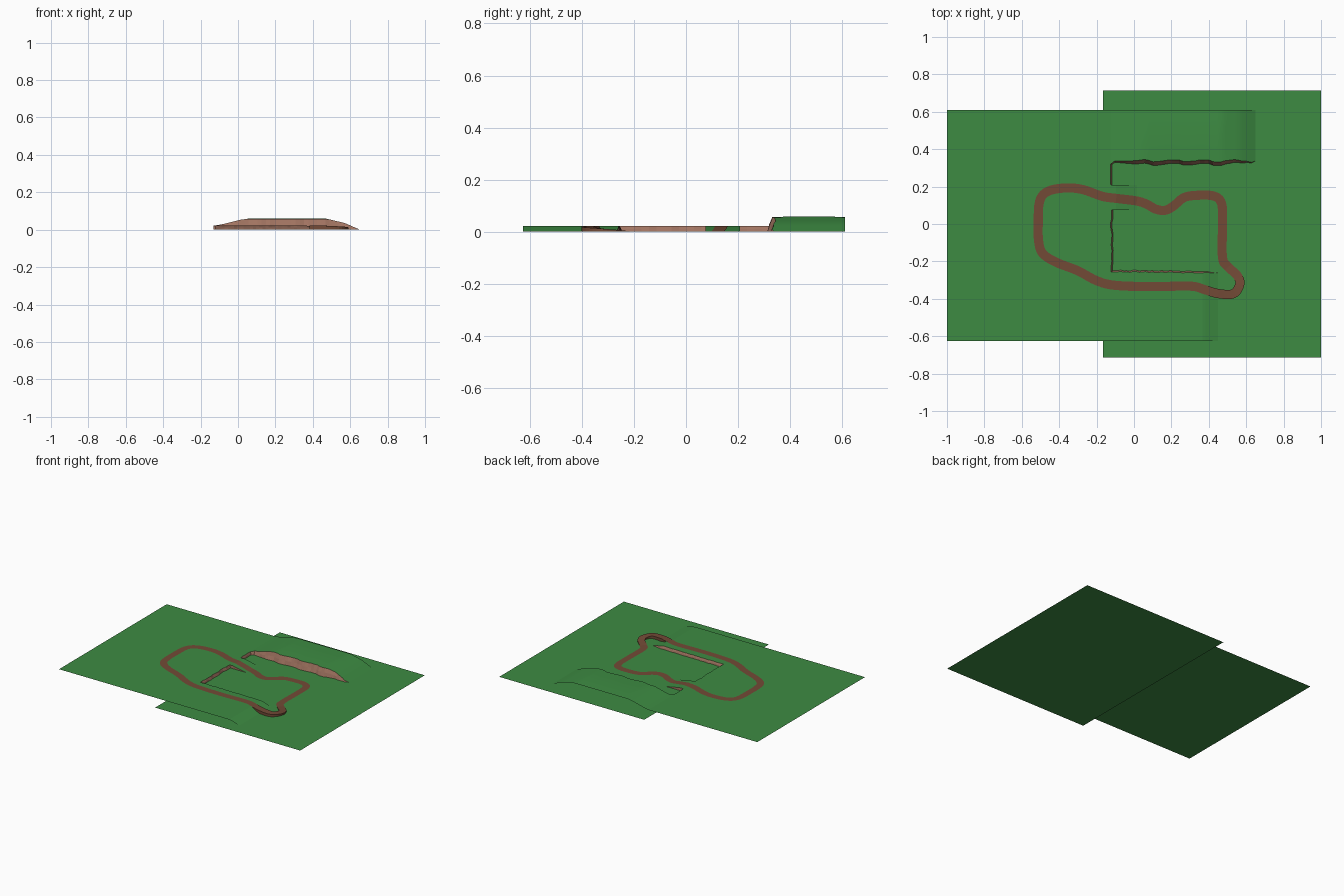
import bpy, math, random
from mathutils import Vector

if "Cube" in bpy.data.objects:
    bpy.data.objects.remove(bpy.data.objects["Cube"])

random.seed(4)
LOW, PLAT = 0.001, 0.022


def material(name, rgb):
    m = bpy.data.materials.new(name)
    m.diffuse_color = (*rgb, 1)
    m.use_nodes = True
    m.node_tree.nodes["Principled BSDF"].inputs["Base Color"].default_value = m.diffuse_color
    return m


GRASS = material("grass_green", (0.047, 0.26, 0.055))
DIRT = material("track_brown", (0.17, 0.068, 0.037))
CLIFF = material("cliff_brown", (0.36, 0.175, 0.12))


def make(name, verts, faces, mats, rule=None):
    me = bpy.data.meshes.new(name)
    me.from_pydata([tuple(v) for v in verts], [], faces)
    for m in mats:
        me.materials.append(m)
    me.update()
    if rule:
        for p in me.polygons:
            p.material_index = rule(p)
    ob = bpy.data.objects.new(name, me)
    bpy.context.collection.objects.link(ob)
    return ob


def loft(name, rows, mat):
    """Grid surface through rows of equal length."""
    n = len(rows[0])
    faces = [(i * n + j, (i + 1) * n + j, (i + 1) * n + j + 1, i * n + j + 1)
             for i in range(len(rows) - 1) for j in range(n - 1)]
    return make(name, [v for r in rows for v in r], faces, [mat])


def smooth(ob):
    for p in ob.data.polygons:
        p.use_smooth = True


def ramp(x, pts):
    """Piecewise linear profile lookup."""
    for (a, za), (b, zb) in zip(pts, pts[1:]):
        if x <= b:
            return za + (zb - za) * max(0, x - a) / (b - a)
    return pts[-1][1]


def hill(x):
    return ramp(x, [(-0.125, PLAT), (-0.08, 0.030), (0.02, 0.055), (0.06, 0.057),
                    (0.48, 0.057), (0.57, 0.036), (0.65, LOW)])


def shelf(x):
    return ramp(x, [(-0.12, PLAT), (0.37, PLAT), (0.45, LOW)])


# Lower ground sheet
make("lower_ground", [(-0.165, -0.715, LOW), (1, -0.715, LOW), (1, 0.715, LOW), (-0.165, 0.715, LOW)],
     [(0, 1, 2, 3)], [GRASS])

# Ragged cliff edges along the three sides of the valley
N = 34
hill_edge, shelf_edge, west_edge = [], [], []
for i in range(N + 1):
    t = i / N
    x = -0.125 + 0.775 * t
    wob = 0.006 * math.sin(x * 38) + random.uniform(-0.003, 0.003)
    hill_edge.append(Vector((x, 0.338 + wob * (x > 0.0) - 0.018 * (x < -0.11), hill(x))))
    x = -0.122 + 0.572 * t
    y = -0.255 + random.uniform(-0.003, 0.003) - 0.006 * t
    shelf_edge.append(Vector((x, y, shelf(x))))
a, b = hill_edge[0], shelf_edge[0]
for i in range(21):
    p = a.lerp(b, i / 20)
    if 0 < i < 20:
        p.x += random.uniform(-0.003, 0.005)
    west_edge.append(p)

# Raised land: west field, northern hill, southern shelf
west = [(-1, 0.61, PLAT), (-1, -0.625, PLAT), (b.x, -0.625, PLAT)]
west += [tuple(p) for p in reversed(west_edge)] + [(a.x, 0.61, PLAT)]
make("west_field", west, [tuple(range(len(west)))], [GRASS])

rows = []
for p in hill_edge:
    rows.append([(p.x, p.y + (0.61 - p.y) * j / 6,
                  p.z + 0.003 * math.sin(math.pi * min(1, j / 6)) * (0.05 < p.x < 0.48)) for j in range(7)])
smooth(loft("north_hill", rows, GRASS))
loft("south_shelf", [[(p.x, -0.625, p.z), (p.x, p.y, p.z)] for p in shelf_edge], GRASS)


# Cliff faces leaning out towards the valley
def cliff(name, edge, out):
    rows = []
    for p in edge:
        h = p.z - LOW
        mid = p + Vector(out) * h * (0.2 + random.uniform(-0.06, 0.06)) - Vector((0, 0, h * 0.5))
        low = p + Vector(out) * h * 0.35 - Vector((0, 0, h))
        rows.append([low, mid, p])
    return loft(name, rows, CLIFF)


cliff("north_cliff", hill_edge, (0, -1, 0))
cliff("west_cliff", list(reversed(west_edge)), (1, 0, 0)).data.flip_normals()
cliff("south_cliff", shelf_edge, (0, 1, 0)).data.flip_normals()

# Earth ramp from the field down into the valley
rv = [(-0.13, 0.075, PLAT), (-0.095, 0.075, PLAT), (0.015, 0.075, LOW), (-0.13, 0.075, LOW),
      (-0.13, 0.208, PLAT), (-0.095, 0.208, PLAT), (0.015, 0.208, LOW), (-0.13, 0.208, LOW)]
make("valley_ramp", rv, [(0, 1, 5, 4), (1, 2, 6, 5), (3, 2, 1, 0), (4, 5, 6, 7)], [GRASS, CLIFF],
     lambda p: 0 if p.normal.z > 0.5 else 1)

# Closed dirt track: centre line as x, y, height
P = PLAT
path = [(-0.512, 0, P), (-0.505, 0.12, P), (-0.46, 0.175, P), (-0.36, 0.193, P), (-0.27, 0.183, P),
        (-0.17, 0.148, P), (-0.095, 0.137, P), (0.015, 0.123, LOW), (0.07, 0.105, LOW), (0.115, 0.08, LOW),
        (0.165, 0.073, LOW), (0.21, 0.095, LOW), (0.265, 0.14, LOW), (0.33, 0.153, LOW), (0.425, 0.15, LOW),
        (0.468, 0.11, LOW), (0.473, 0, LOW), (0.473, -0.18, LOW), (0.505, -0.23, LOW), (0.555, -0.28, 0.007),
        (0.565, -0.325, 0.012), (0.53, -0.373, 0.017), (0.45, -0.372, 0.021), (0.375, -0.35, P),
        (0.3, -0.332, P), (0.1, -0.335, P), (-0.1, -0.328, P), (-0.2, -0.303, P), (-0.3, -0.25, P),
        (-0.42, -0.203, P), (-0.49, -0.155, P), (-0.51, -0.09, P)]
pts = [Vector(p) for p in path]
n, STEPS, HALF = len(pts), 5, 0.0245
line = []
for i in range(n):
    p0, p1, p2, p3 = (pts[(i + k - 1) % n] for k in range(4))
    for s in range(STEPS):
        t = s / STEPS
        q = 0.5 * (2 * p1 + (p2 - p0) * t + (2 * p0 - 5 * p1 + 4 * p2 - p3) * t * t
                   + (3 * p1 - p0 - 3 * p2 + p3) * t ** 3)
        q.z = p1.z + (p2.z - p1.z) * t + 0.0012
        line.append(q)
m = len(line)
verts, faces, skirt = [], [], []
for i, q in enumerate(line):
    d = line[(i + 1) % m] - line[i - 1]
    side = Vector((-d.y, d.x, 0)).normalized() * HALF
    l, r = q + side, q - side
    verts += [l, r, Vector((l.x, l.y, LOW)), Vector((r.x, r.y, LOW))]
    A, B = i * 4, ((i + 1) % m) * 4
    faces.append((A, A + 1, B + 1, B))
    if q.x > 0.4 and q.y < -0.2:  # banked bend has earth sides
        faces += [(A + 2, A, B, B + 2), (A + 1, A + 3, B + 3, B + 1)]
track = make("dirt_track", verts, faces, [DIRT])
